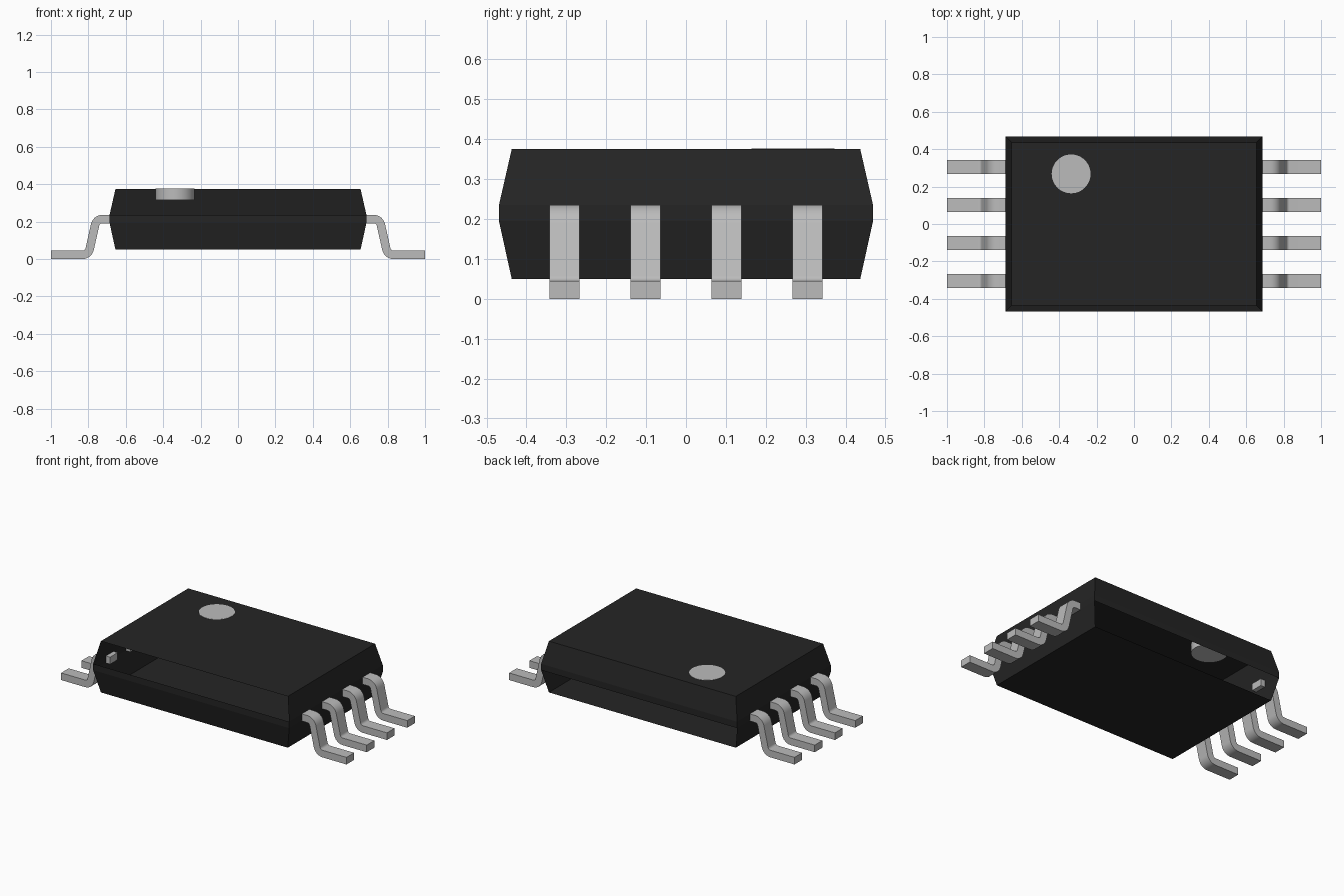
import bpy, bmesh, math
from mathutils import Vector

cube = bpy.data.objects.get("Cube")
if cube:
    bpy.data.objects.remove(cube, do_unlink=True)


def material(name, rgb):
    m = bpy.data.materials.new(name)
    m.use_nodes = True
    m.diffuse_color = (*rgb, 1)
    m.node_tree.nodes["Principled BSDF"].inputs["Base Color"].default_value = (*rgb, 1)
    return m


black = material("black plastic", (0.018, 0.018, 0.018))
silver = material("silver metal", (0.50, 0.50, 0.50))


def add_object(name, bm, mat, smooth=False):
    mesh = bpy.data.meshes.new(name)
    bm.to_mesh(mesh)
    bm.free()
    mesh.materials.append(mat)
    obj = bpy.data.objects.new(name, mesh)
    bpy.context.collection.objects.link(obj)
    if smooth:
        bpy.ops.object.select_all(action="DESELECT")
        obj.select_set(True)
        bpy.context.view_layer.objects.active = obj
        bpy.ops.object.shade_smooth_by_angle(angle=math.radians(35))
    return obj


# Body: thin shell of stacked rectangles with two open side panels
def build_body():
    bm = bmesh.new()
    levels = [(0.655, 0.437, 0.05), (0.687, 0.469, 0.195),
              (0.687, 0.469, 0.235), (0.655, 0.437, 0.375)]
    corners = [(-1, -1), (1, -1), (1, 1), (-1, 1)]  # sides: front, +x, back, -x
    rings = [[bm.verts.new((sx * x, sy * y, z)) for sx, sy in corners]
             for x, y, z in levels]
    open_panels = {(2, 0), (0, 2)}  # upper front, lower back
    for level in range(3):
        for side in range(4):
            if (level, side) not in open_panels:
                n = (side + 1) % 4
                bm.faces.new((rings[level][side], rings[level][n],
                              rings[level + 1][n], rings[level + 1][side]))
    bm.faces.new(rings[0][::-1])
    bm.faces.new(rings[3])
    add_object("package_body", bm, black)


# Rounded centre line of a bent pin, as (point, normal) pairs
def bent_path(points, radius, steps=6):
    pts = [Vector(p) for p in points]

    def normal(d):
        return Vector((-d.y, d.x))

    path = [(pts[0], normal((pts[1] - pts[0]).normalized()))]
    for a, b, c in zip(pts, pts[1:], pts[2:]):
        d1, d2 = (b - a).normalized(), (c - b).normalized()
        turn = math.atan2(d1.x * d2.y - d1.y * d2.x, d1.dot(d2))
        start = b - d1 * radius * math.tan(abs(turn) / 2)
        sign = math.copysign(1, turn)
        n1 = normal(d1)
        centre = start + n1 * radius * sign
        for i in range(steps + 1):
            t = turn * i / steps
            n = Vector((n1.x * math.cos(t) - n1.y * math.sin(t),
                        n1.x * math.sin(t) + n1.y * math.cos(t)))
            path.append((centre - n * radius * sign, n))
    path.append((pts[-1], normal((pts[-1] - pts[-2]).normalized())))
    return path


# Gull-wing pin: strip with rectangular section swept along the path
def build_pin(name, side, y, width=0.076, thickness=0.045):
    bm = bmesh.new()
    h = thickness / 2
    path = bent_path([(0.657, 0.214), (0.757, 0.214), (0.80, h), (1.0, h)], 0.04)
    rings = []
    for p, n in path:
        hi, lo = p + n * h, p - n * h
        rings.append([bm.verts.new((side * q.x, y + s * width / 2, q.y))
                      for q, s in ((lo, -1), (lo, 1), (hi, 1), (hi, -1))])
    for r1, r2 in zip(rings, rings[1:]):
        for i in range(4):
            j = (i + 1) % 4
            bm.faces.new((r1[i], r1[j], r2[j], r2[i]))
    bm.faces.new(rings[0])
    bm.faces.new(rings[-1][::-1])
    bmesh.ops.recalc_face_normals(bm, faces=bm.faces)
    add_object(name, bm, silver, smooth=True)


# Round marker plug set in the top
def build_marker():
    bm = bmesh.new()
    bmesh.ops.create_cone(bm, cap_ends=True, segments=48, radius1=0.104,
                          radius2=0.104, depth=0.061)
    bmesh.ops.translate(bm, verts=bm.verts, vec=(-0.336, 0.268, 0.346))
    add_object("round_marker", bm, silver, smooth=True)


build_body()
build_marker()
for side, label in ((1, "left"), (-1, "right")):
    for i in range(4):
        build_pin(f"{label}_pin_{i + 1}", side, (i - 1.5) * 0.203)
